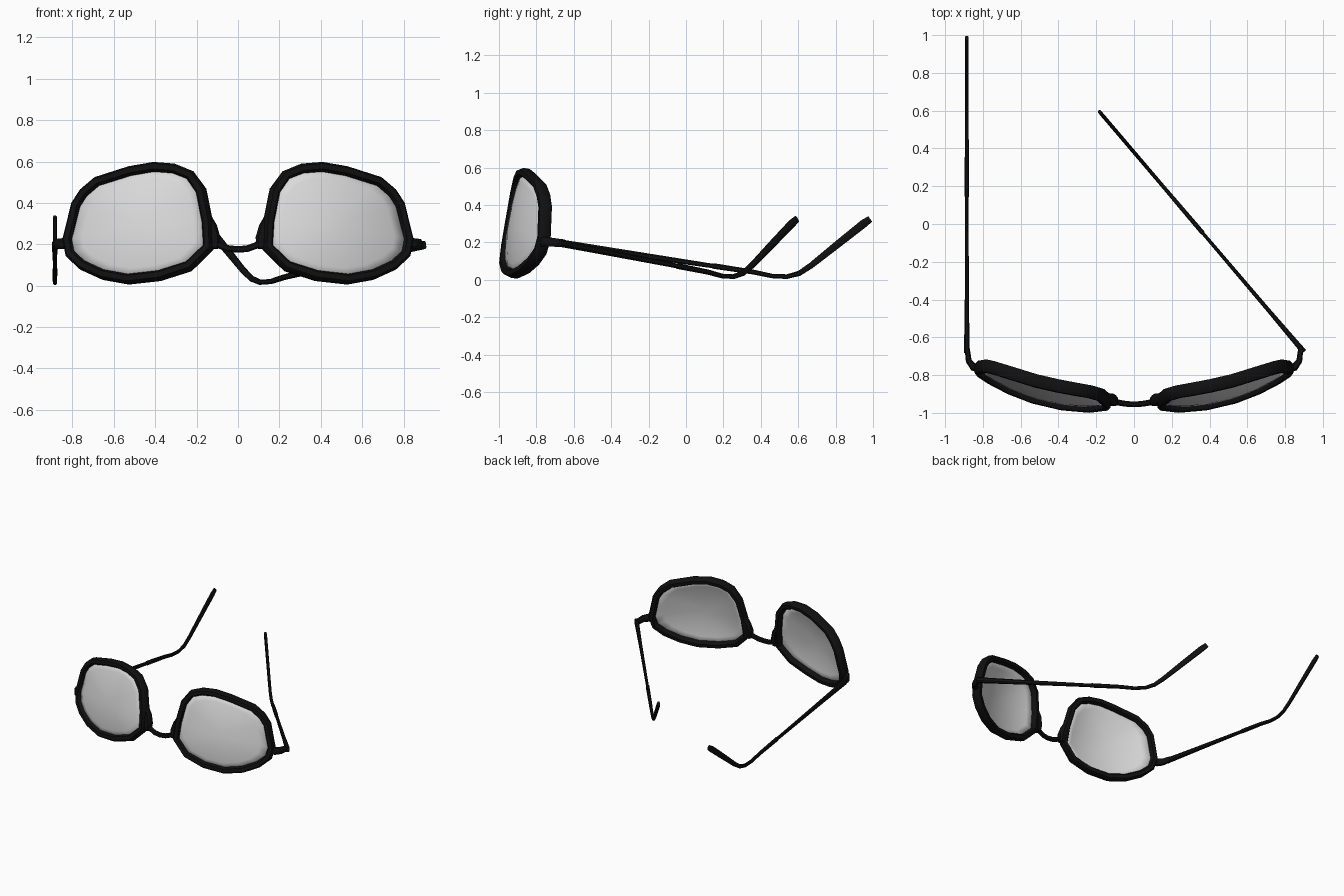
import bpy, bmesh, math
from mathutils import Vector, Matrix

if "Cube" in bpy.data.objects:
    bpy.data.objects.remove(bpy.data.objects["Cube"])


def material(name, v):
    m = bpy.data.materials.new(name)
    m.diffuse_color = (v, v, v, 1)
    m.use_nodes = True
    m.node_tree.nodes["Principled BSDF"].inputs["Base Color"].default_value = m.diffuse_color
    return m


BLACK = material("black frame", 0.005)
GREY = material("pale grey lens", 0.7)


def finish(name, bm, mat, angle=35):
    bmesh.ops.recalc_face_normals(bm, faces=bm.faces)
    me = bpy.data.meshes.new(name)
    bm.to_mesh(me)
    bm.free()
    me.materials.append(mat)
    ob = bpy.data.objects.new(name, me)
    bpy.context.collection.objects.link(ob)
    bpy.ops.object.select_all(action='DESELECT')
    ob.select_set(True)
    bpy.context.view_layer.objects.active = ob
    bpy.ops.object.shade_smooth_by_angle(angle=math.radians(angle))
    return ob


# chamfered bar section, in half-widths
SECTION = [(1, .5), (.55, 1), (-.55, 1), (-1, .5), (-1, -.5), (-.55, -1), (.55, -1), (1, -.5)]


def sweep(name, pts, sizes, ref, closed=False):
    """Bar along pts; each size is (half-width across ref, half-width along ref)."""
    pts = [Vector(p) for p in pts]
    ref, n, bm, rings = Vector(ref), len(pts), bmesh.new(), []
    for i, p in enumerate(pts):
        if closed:
            before, after = pts[i - 1], pts[(i + 1) % n]
        else:
            before, after = pts[max(i - 1, 0)], pts[min(i + 1, n - 1)]
        t = ((after - p).normalized() + (p - before).normalized()).normalized()
        a = ref.cross(t).normalized()
        b = t.cross(a)
        rings.append([bm.verts.new(p + a * u * sizes[i][0] + b * v * sizes[i][1])
                      for u, v in SECTION])
    k = len(SECTION)
    for i in range(n if closed else n - 1):
        r, s = rings[i], rings[(i + 1) % n]
        for j in range(k):
            bm.faces.new((r[j], r[(j + 1) % k], s[(j + 1) % k], s[j]))
    if not closed:
        bm.faces.new(rings[0])
        bm.faces.new(rings[-1])
    return finish(name, bm, BLACK)


def front_y(x, z):
    """Wrapped and tilted surface that the rims follow."""
    d = x - .48
    return -.885 + .272 * d + .17 * (z - .3) + .39 * d * d


RIM = [(.405, .572), (.52, .552), (.678, .502), (.742, .448), (.78, .39), (.822, .222),
       (.808, .152), (.75, .098), (.652, .053), (.53, .031), (.38, .048), (.238, .093),
       (.143, .185), (.148, .31), (.178, .46), (.232, .535), (.31, .565)]


def lens(name, s):
    bm = bmesh.new()
    cx, cz = .48, .3

    def vert(x, z, r):
        return bm.verts.new((s * x, front_y(x, z) - .035 * (1 - r * r), z))
    centre, rings = vert(cx, cz, 0), []
    for r in (.2, .4, .6, .8, 1):
        rings.append([vert(cx + (x - cx) * r, cz + (z - cz) * r, r) for x, z in RIM])
    n = len(RIM)
    for j in range(n):
        q = (j + 1) % n
        bm.faces.new((centre, rings[0][j], rings[0][q]))
        for a, b in zip(rings, rings[1:]):
            bm.faces.new((a[j], b[j], b[q], a[q]))
    ob = finish(name, bm, GREY, 40)
    mod = ob.modifiers.new("thickness", 'SOLIDIFY')
    mod.thickness, mod.offset = .01, 0


# temple side profile: (y, z, half-height, half-thickness)
TEMPLE = [(-.68, .197, .02, .015), (-.4, .155, .017, .011), (.14, .074, .012, .009),
          (.15, .073, .015, .012), (.36, .041, .013, .011), (.46, .02, .012, .01),
          (.54, .0165, .0125, .01), (.605, .034, .014, .01), (.67, .077, .016, .01),
          (.82, .197, .02, .01), (.95, .30, .022, .01), (.985, .325, .018, .009)]
HINGE = Vector((.885, -.66, 0))

for side, s, fold in (("left", -1, 0), ("right", 1, math.radians(40.4))):
    # rim and lens
    sweep(side + "_rim", [(s * x, front_y(x, z), z) for x, z in RIM],
          [(.0235, .034)] * len(RIM), (s * .27, -.95, .16), True)
    lens(side + "_lens", s)
    # nose pad thickening the inner edge of the rim
    sweep(side + "_nose_pad",
          [(s * .15, -.915, .35), (s * .125, -.925, .285), (s * .113, -.935, .23),
           (s * .112, -.94, .18)],
          [(.012, .02), (.024, .028), (.028, .03), (.02, .024)], (0, -1, 0))
    # hinge block wrapping round the outer corner
    sweep(side + "_hinge",
          [(s * .815, -.765, .205), (s * .85, -.757, .203), (s * .875, -.725, .201),
           (s * .884, -.65, .195)],
          [(.024, .026), (.021, .026), (.016, .024), (.013, .02)], (0, 0, 1))
    # temple arm, the right one half folded
    turn = Matrix.Rotation(fold, 3, 'Z')
    hinge = Vector((s * HINGE.x, HINGE.y, 0))
    pts = [hinge + turn @ Vector((0, y - HINGE.y, z)) for y, z, h, w in TEMPLE]
    sweep(side + "_temple", pts, [(h, w) for y, z, h, w in TEMPLE], turn @ Vector((1, 0, 0)))

# bridge
sweep("bridge",
      [(-.125, -.938, .215), (-.085, -.945, .193), (-.045, -.952, .179), (0, -.955, .175),
       (.045, -.952, .179), (.085, -.945, .193), (.125, -.938, .215)],
      [(.019, .019)] + [(.016, .015)] * 5 + [(.019, .019)], (0, -1, 0))
